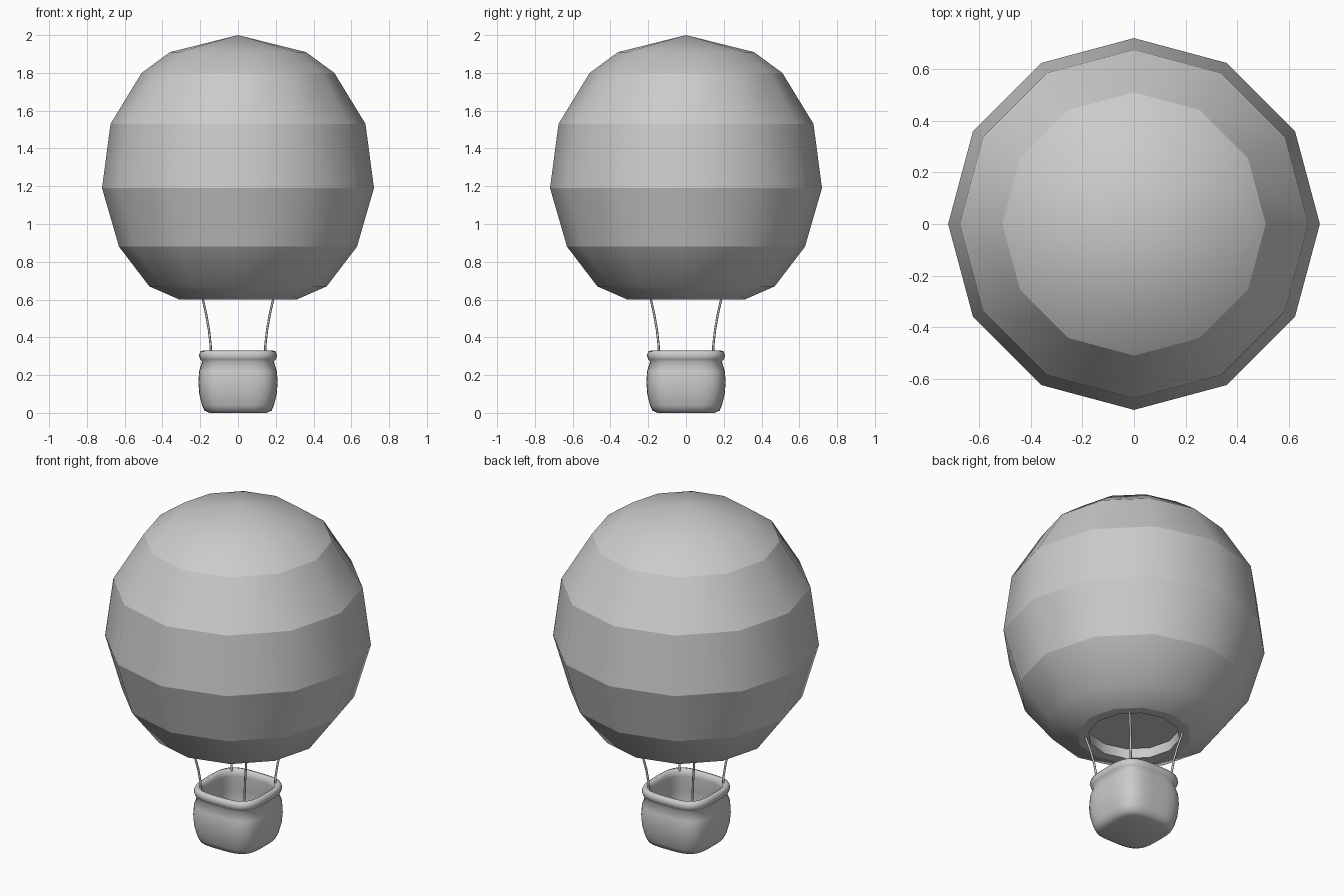
import bpy, bmesh, math

if "Cube" in bpy.data.objects:
    bpy.data.objects.remove(bpy.data.objects["Cube"])


def lathe(name, profile, sides, squareness=2.0, sharp=()):
    """Spin (radius, z) points about z; squareness > 2 gives a rounded-square plan."""
    bm = bmesh.new()
    rings = []
    for r, z in profile:
        if r == 0:
            rings.append([bm.verts.new((0, 0, z))])
            continue
        ring = []
        for i in range(sides):
            a = 2 * math.pi * i / sides
            c, s = math.cos(a), math.sin(a)
            k = r / (abs(c) ** squareness + abs(s) ** squareness) ** (1 / squareness)
            ring.append(bm.verts.new((k * c, k * s, z)))
        rings.append(ring)
    for lo, hi in zip(rings, rings[1:]):
        for i in range(sides):
            j = (i + 1) % sides
            if len(lo) == 1:
                bm.faces.new((lo[0], hi[j], hi[i]))
            elif len(hi) == 1:
                bm.faces.new((lo[i], lo[j], hi[0]))
            else:
                bm.faces.new((lo[i], lo[j], hi[j], hi[i]))
    bmesh.ops.recalc_face_normals(bm, faces=bm.faces)
    for f in bm.faces:
        f.smooth = True
    # crease the chosen rings so each band shades separately
    for k in sharp:
        for i in range(sides):
            bm.edges.get((rings[k][i], rings[k][(i + 1) % sides])).smooth = False
    mesh = bpy.data.meshes.new(name)
    bm.to_mesh(mesh)
    bm.free()
    obj = bpy.data.objects.new(name, mesh)
    bpy.context.collection.objects.link(obj)
    return obj


# Envelope: twelve-sided banded balloon with a shallow recessed mouth
lathe("balloon_envelope",
      [(0, 0.66), (0.25, 0.66), (0.25, 0.60), (0.31, 0.60), (0.47, 0.67),
       (0.63, 0.88), (0.72, 1.19), (0.675, 1.53), (0.51, 1.80), (0.36, 1.91), (0, 2.0)],
      12, sharp=(1, 2, 3, 5, 6, 7, 8))

# Basket: hollow rounded-square pot with a rolled rim
lathe("basket",
      [(0, 0), (0.15, 0), (0.178, 0.012), (0.19, 0.04), (0.205, 0.10), (0.21, 0.16),
       (0.206, 0.22), (0.19, 0.272), (0.20, 0.282), (0.207, 0.305), (0.20, 0.325),
       (0.185, 0.33), (0.171, 0.32), (0.167, 0.29), (0.18, 0.20), (0.18, 0.10),
       (0.16, 0.03), (0, 0.03)],
      48, squareness=3.6, sharp=(16,))

# Ropes: one curved line from each basket corner to the mouth
for label, sx, sy in (("front_left", -1, -1), ("front_right", 1, -1),
                      ("back_left", -1, 1), ("back_right", 1, 1)):
    curve = bpy.data.curves.new("rope_" + label, 'CURVE')
    curve.dimensions = '3D'
    curve.bevel_depth = 0.006
    curve.bevel_resolution = 2
    curve.use_fill_caps = True
    path = [(0.144, 0.315), (0.145, 0.36), (0.154, 0.44), (0.168, 0.52), (0.187, 0.605)]
    spline = curve.splines.new('POLY')
    spline.points.add(len(path) - 1)
    for p, (d, z) in zip(spline.points, path):
        p.co = (sx * d, sy * d, z, 1)
    spline.use_smooth = True
    bpy.context.collection.objects.link(bpy.data.objects.new("rope_" + label, curve))
